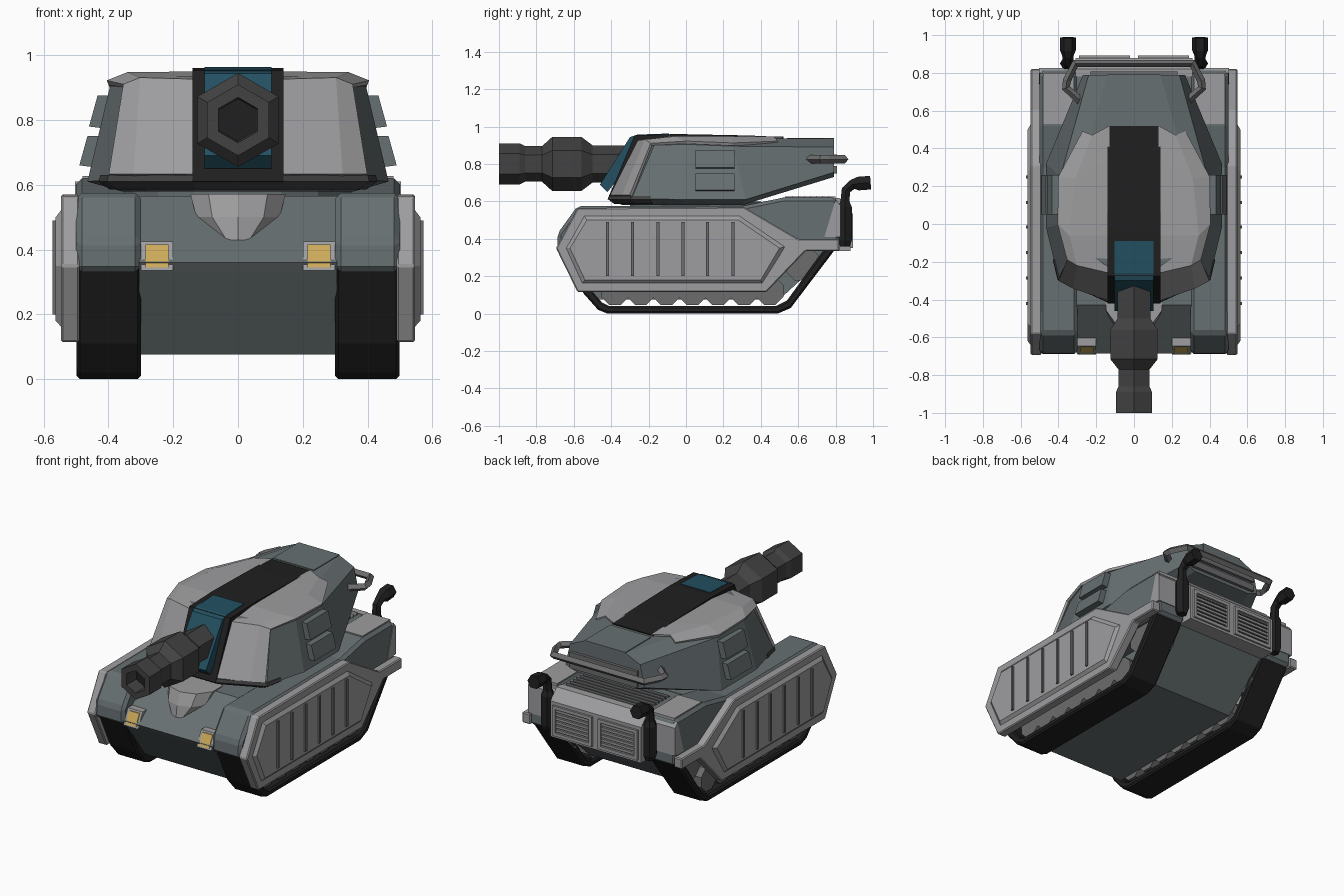
import bpy, bmesh, math

if "Cube" in bpy.data.objects:
    bpy.data.objects.remove(bpy.data.objects["Cube"])

def mat(name, r, g, b):
    m = bpy.data.materials.new(name)
    m.diffuse_color = (r, g, b, 1)
    m.use_nodes = True
    m.node_tree.nodes["Principled BSDF"].inputs["Base Color"].default_value = m.diffuse_color
    return m

BLACK = mat("black", .014, .014, .014)
BLUE = mat("dark_teal", .017, .08, .12)
YELLOW = mat("lamp_yellow", .6, .4, .1)
SLATE = mat("slate_paint", .135, .16, .165)
LIGHT = mat("light_armour", .34, .335, .345)
STEEL = mat("dark_steel", .055, .055, .055)
MID = mat("mid_grey", .15, .15, .155)

def finish(ob, material=None, mirror=False, bevel=0):
    if material:
        ob.data.materials.append(material)
    if mirror:
        ob.modifiers.new("mirror", 'MIRROR')
    if bevel:
        b = ob.modifiers.new("bevel", 'BEVEL')
        b.width, b.segments = bevel, 1
    return ob

def loft(name, rings, material=SLATE, mirror=False, bevel=0, loop=False, closed=True):
    """Skin a list of equal-length point rings."""
    bm = bmesh.new()
    vs = [[bm.verts.new(p) for p in r] for r in rings]
    n = len(rings[0])
    pairs = list(zip(vs, vs[1:])) + ([(vs[-1], vs[0])] if loop else [])
    for a, b in pairs:
        for i in range(n if closed else n - 1):
            j = (i + 1) % n
            bm.faces.new((a[i], a[j], b[j], b[i]))
    if closed and not loop:
        bm.faces.new(vs[0])
        bm.faces.new(vs[-1])
    bmesh.ops.recalc_face_normals(bm, faces=bm.faces)
    me = bpy.data.meshes.new(name)
    bm.to_mesh(me)
    bm.free()
    ob = bpy.data.objects.new(name, me)
    bpy.context.collection.objects.link(ob)
    return finish(ob, material, mirror, bevel)

def prism(name, prof, x0, x1, *a, **k):
    return loft(name, [[(x, y, z) for y, z in prof] for x in (x0, x1)], *a, **k)

def box(name, x0, x1, y0, y1, z0, z1, *a, **k):
    return prism(name, [(y0, z0), (y1, z0), (y1, z1), (y0, z1)], x0, x1, *a, **k)

def circle(n, r, fn, turn=0):
    return [fn(r * math.cos(turn + 2 * math.pi * i / n), r * math.sin(turn + 2 * math.pi * i / n)) for i in range(n)]

def both(half):
    return half + [(-x, y, z) for x, y, z in reversed(half)]

def pipe(name, pts, radii, bevel_res, material=None, mirror=False):
    cu = bpy.data.curves.new(name, 'CURVE')
    cu.dimensions, cu.bevel_depth, cu.bevel_resolution, cu.use_fill_caps = '3D', 1, bevel_res, True
    s = cu.splines.new('POLY')
    s.points.add(len(pts) - 1)
    for p, co, r in zip(s.points, pts, radii):
        p.co, p.radius = (*co, 1), r
    ob = bpy.data.objects.new(name, cu)
    bpy.context.collection.objects.link(ob)
    bpy.ops.object.select_all(action='DESELECT')
    ob.select_set(True)
    bpy.context.view_layer.objects.active = ob
    bpy.ops.object.convert(target='MESH')
    ob = bpy.context.object
    for p in ob.data.polygons:
        p.use_smooth = False
    return finish(ob, material, mirror)

# Hull tub and fenders over the tracks
prism("hull", [(-.665, .33), (-.685, .36), (-.43, .565), (.40, .565), (.50, .615), (.81, .615),
               (.81, .36), (.50, .076), (-.48, .076)], -.305, .305)
prism("fender", [(-.69, .33), (-.685, .43), (-.58, .575), (.30, .575), (.52, .62), (.80, .62),
                 (.82, .58), (.82, .335)], .30, .50, mirror=True, bevel=.018)
box("fender_rear_cover", .32, .48, .53, .80, .60, .627, LIGHT, mirror=True)
prism("fender_rear_plate", [(.74, .41), (.825, .41), (.825, .58), (.80, .61)], .31, .503, LIGHT, mirror=True)

# Side skirts: base plate, raised tapered panel, ribs
prism("skirt", [(-.695, .35), (-.58, .565), (.31, .57), (.60, .40), (.82, .40), (.82, .335),
                (.64, .335), (.43, .115), (-.58, .115)], .49, .547, LIGHT, mirror=True, bevel=.006)
outer = [(-.65, .35), (-.55, .53), (.29, .53), (.54, .36), (.41, .155), (-.56, .155)]
inner = [(-.62, .35), (-.53, .50), (.28, .50), (.50, .35), (.40, .18), (-.54, .18)]
loft("skirt_panel", [[(.54, y, z) for y, z in outer], [(.563, y, z) for y, z in inner]], LIGHT, mirror=True)
for y in (-.42, -.285, -.15, -.015, .115, .25):
    box("skirt_rib", .55, .573, y - .008, y + .008, .20, .49, MID, mirror=True)

# Track bands and road wheels
track = [(-.665, .35), (-.55, .11), (-.47, .02), (-.42, 0), (.49, 0), (.56, .03), (.81, .36), (.76, .42), (-.62, .42)]
inside = [(-.61, .35), (-.51, .13), (-.45, .06), (-.41, .04), (.48, .04), (.54, .07), (.75, .36), (.73, .38), (-.60, .38)]
loft("track_band", [[(x, y, z) for y, z in p] for x, p in ((.30, track), (.498, track), (.498, inside), (.30, inside))],
     BLACK, mirror=True, bevel=.01, loop=True)
wheels = [(-.38 + i * .138, .12, .08) for i in range(7)] + [(.62, .27, .10), (-.50, .27, .10)]
for y, z, r in wheels:
    loft("road_wheel", [circle(8, r, lambda a, b: (x, y + a, z + b), math.pi / 8) for x in (.30, .47)], MID, mirror=True)

# Nose bump and headlights
loft("nose_bump", [circle(10, r, lambda a, b: (a, cy + b, z), math.pi / 10)
                   for r, cy, z in ((.06, -.545, .43), (.135, -.46, .50), (.155, -.41, .572))], LIGHT)
prism("lamp_housing", [(-.69, .335), (-.645, .425), (-.57, .425), (-.60, .335)], .20, .30, LIGHT, mirror=True)
prism("lamp_glass", [(-.69, .345), (-.655, .415), (-.60, .415), (-.62, .345)], .215, .285, YELLOW, mirror=True)

# Rear engine box with grilles and deck louvres
prism("engine_box", [(.78, .618), (.82, .618), (.88, .555), (.88, .335), (.78, .335)], -.31, .31, LIGHT)
for z in (.36, .525):
    box("grille_frame", .02, .29, .875, .892, z - .01, z + .01, LIGHT, mirror=True)
for x in (.03, .28):
    box("grille_post", x - .01, x + .01, .875, .892, .36, .525, LIGHT, mirror=True)
for i in range(6):
    z = .383 + i * .024
    prism("grille_slat", [(.875, z + .012), (.888, z - .006), (.875, z - .006)], .03, .28, MID, mirror=True)
for i in range(7):
    y = .55 + i * .032
    prism("deck_louvre", [(y, .61), (y + .022, .61), (y + .022, .63)], -.28, .28, MID)

# Exhaust stacks
pipe("exhaust", [(.35, .85, .36), (.35, .85, .39), (.35, .85, .57), (.35, .85, .60), (.35, .855, .66),
                 (.35, .89, .69), (.35, .92, .695), (.35, .987, .70)],
     [.03, .042, .042, .028, .028, .03, .042, .042], 1, BLACK, True)

# Turret: ring, faceted body, dark front collar
loft("turret_ring", [circle(16, .35, lambda a, b: (a, .05 + b, z)) for z in (.55, .60)])
loft("turret_body", [both(h) for h in (
    [(.14, -.34, .58), (.28, -.24, .58), (.36, 0, .58), (.36, .30, .58), (.20, .79, .73)],
    [(.14, -.41, .615), (.40, -.29, .615), (.465, -.02, .61), (.465, .32, .61), (.27, .79, .755)],
    [(.14, -.25, .91), (.34, -.17, .90), (.395, 0, .905), (.39, .25, .895), (.24, .79, .89)],
    [(.14, -.22, .935), (.30, -.12, .935), (.335, 0, .935), (.29, .25, .935), (.14, .79, .935)])])
loft("turret_collar", [[(x * s, y * s, z) for x, y, z in both([(.14, -.415, z), (.405, -.295, z), (.43, -.19, z)])]
                       for z, s in ((.585, .92), (.61, 1), (.63, .99))], STEEL)

# Raised cheek armour wrapping front and roof
armour = loft("cheek_armour", [
    [(.13, -.40, .63), (.13, -.255, .92), (.13, -.06, .942), (.13, .35, .942), (.13, .52, .938)],
    [(.32, -.335, .63), (.30, -.215, .925), (.34, -.06, .94), (.31, .24, .94), (.22, .47, .938)],
    [(.395, -.295, .63), (.35, -.185, .905), (.402, 0, .915), (.398, .25, .905), (.27, .49, .915)]],
    LIGHT, mirror=True, closed=False)
sol = armour.modifiers.new("thickness", 'SOLIDIFY')
sol.thickness, sol.offset = .016, 0

# Centre strip, canopy and rear roof block
prism("centre_strip", [(-.42, .61), (-.275, .953), (-.05, .96), (.35, .952), (.52, .942), (.50, .85), (-.2, .61)],
      -.14, .14, BLACK)
prism("canopy", [(-.42, .65), (-.46, .69), (-.30, .943), (-.26, .957), (-.09, .963), (-.09, .90), (-.22, .90)],
      -.103, .103, BLUE)
box("rear_roof_block", -.14, .14, .54, .792, .88, .94)

# Turret side boxes, leaned to match the wall
for z0, z1 in ((.65, .75), (.77, .875)):
    lo, hi = .50 - (z0 - .61) * .25, .50 - (z1 - .61) * .25
    loft("side_box", [[(lo - .08, y, z0), (lo, y, z0 + .01), (hi, y, z1), (hi - .08, y, z1)] for y in (.05, .26)],
         mirror=True)

# Rear stowage rail and stowage bars
rail = [(.28, .65), (.36, .72), (.355, .76), (.31, .85)]
pipe("rear_rail", [(x, y, .825) for x, y in rail] + [(-x, y, .825) for x, y in reversed(rail)], [.022] * 8, 0, MID)
for z in (.77, .83):
    box("stowage_bar", -.23, .23, .78, .808, z - .02, z + .02, MID)

# Hexagonal cannon with dark hollow muzzle
gun = [(-.30, .10), (-.50, .10), (-.56, .145), (-.715, .145), (-.77, .095), (-.86, .095), (-.89, .11),
       (-1, .11), (-1, .07), (-.90, .065)]
loft("cannon", [circle(6, r, lambda a, b: (a, y, .80 + b), math.pi / 2) for y, r in gun], STEEL)
loft("bore", [circle(6, .066, lambda a, b: (a, y, .80 + b), math.pi / 2) for y in (-.91, -.88)], BLACK)
